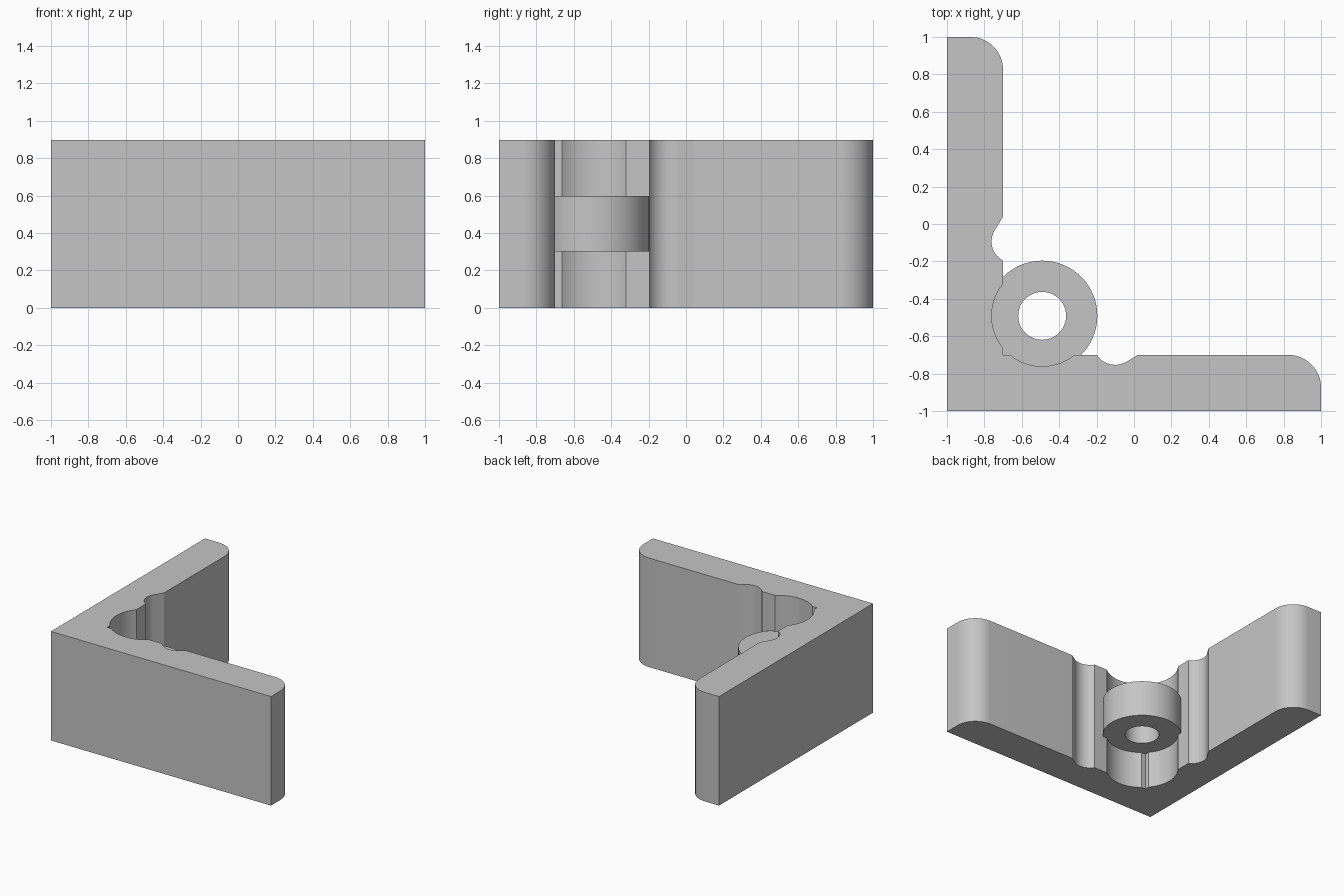
import bpy, bmesh
from math import radians, cos, sin

cube = bpy.data.objects.get("Cube")
if cube:
    bpy.data.objects.remove(cube, do_unlink=True)

HEIGHT = 0.896
WALL = -0.7          # inner faces of both walls
HUB = -0.491         # hub centre on x and y

grey = bpy.data.materials.new("plain grey")
grey.use_nodes = True
grey.diffuse_color = (0.56, 0.56, 0.56, 1)
grey.node_tree.nodes["Principled BSDF"].inputs["Base Color"].default_value = grey.diffuse_color


def arc(cx, cy, r, start, end, steps=20):
    angles = [radians(start + (end - start) * i / steps) for i in range(steps + 1)]
    return [(cx + r * cos(a), cy + r * sin(a)) for a in angles]


def finish(name, bm):
    bmesh.ops.recalc_face_normals(bm, faces=bm.faces)
    mesh = bpy.data.meshes.new(name)
    bm.to_mesh(mesh)
    bm.free()
    mesh.materials.append(grey)
    obj = bpy.data.objects.new(name, mesh)
    bpy.context.collection.objects.link(obj)
    bpy.ops.object.select_all(action='DESELECT')
    obj.select_set(True)
    bpy.context.view_layer.objects.active = obj
    bpy.ops.object.shade_smooth_by_angle(angle=radians(25))
    return obj


# Corner bracket: outline with rounded ends, relief grooves and a hub recess
outline = [(-1, -1), (1, -1)]
outline += arc(0.825, -0.875, 0.175, 0, 90)
outline += [(0.02, WALL)]
outline += arc(-0.1, -0.633, 0.12, -60, -146)
outline += arc(HUB, HUB, 0.27, -50.7, -129.3)
outline += [(WALL, WALL)]
outline += arc(HUB, HUB, 0.27, 219.3, 140.7)
outline += arc(-0.648, -0.094, 0.114, 243, 150)
outline += [(WALL, 0.04)]
outline += arc(-0.875, 0.825, 0.175, 0, 90)
outline += [(-1, 1)]

bm = bmesh.new()
base = bm.faces.new([bm.verts.new((x, y, 0)) for x, y in outline])
top = bmesh.ops.extrude_face_region(bm, geom=[base], use_keep_orig=True)
bmesh.ops.translate(bm, vec=(0, 0, HEIGHT),
                    verts=[v for v in top["geom"] if isinstance(v, bmesh.types.BMVert)])
finish("corner_bracket", bm)

# Hub ring: middle third of the height, with a through hole
SIDES = 64
bm = bmesh.new()
loops = []
for r, z in ((0.295, 0.302), (0.295, 0.597), (0.128, 0.597), (0.128, 0.302)):
    loops.append([bm.verts.new((x, y, z)) for x, y in arc(HUB, HUB, r, 0, 360, SIDES)[:-1]])
for k in range(4):
    a, b = loops[k], loops[(k + 1) % 4]
    for i in range(SIDES):
        j = (i + 1) % SIDES
        bm.faces.new((a[i], a[j], b[j], b[i]))
finish("hub_ring", bm)
